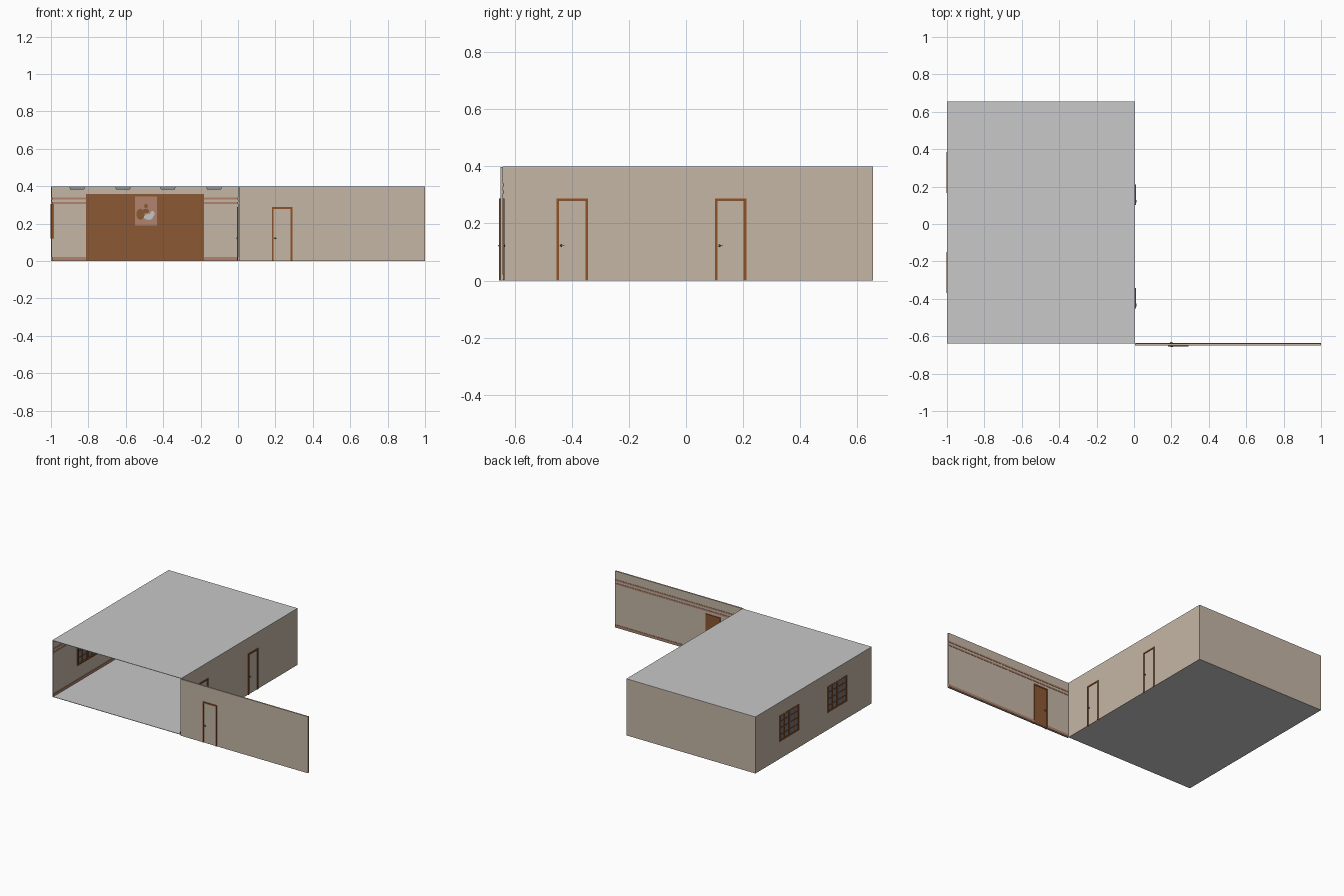
import bpy, bmesh, math
from mathutils import Matrix, Vector

if "Cube" in bpy.data.objects:
    bpy.data.objects.remove(bpy.data.objects["Cube"])


def mat(name, r, g, b):
    m = bpy.data.materials.new(name)
    m.diffuse_color = (r, g, b, 1)
    m.use_nodes = True
    m.node_tree.nodes["Principled BSDF"].inputs["Base Color"].default_value = m.diffuse_color
    return m


BEIGE = mat("wall_beige", 0.56, 0.47, 0.38)
GREY = mat("slab_grey", 0.58, 0.58, 0.58)
BROWN = mat("panel_brown", 0.26, 0.098, 0.034)
WOOD = mat("frame_wood", 0.27, 0.085, 0.022)
PINK = mat("trim_pink", 0.44, 0.23, 0.155)
LAMP = mat("lamp_grey", 0.38, 0.39, 0.40)
GLASS = mat("window_glass", 0.16, 0.18, 0.22)
METAL = mat("handle_metal", 0.12, 0.12, 0.12)
PALE = mat("emblem_pale", 0.55, 0.56, 0.57)


def finish(name, bm, material, matrix=Matrix()):
    me = bpy.data.meshes.new(name)
    bmesh.ops.recalc_face_normals(bm, faces=bm.faces)
    bm.to_mesh(me)
    bm.free()
    me.transform(matrix)
    me.materials.append(material)
    ob = bpy.data.objects.new(name, me)
    bpy.context.collection.objects.link(ob)
    return ob


def boxes(name, material, spans, matrix=Matrix()):
    """One object from boxes given as (x0, x1, y0, y1, z0, z1)."""
    bm = bmesh.new()
    for x0, x1, y0, y1, z0, z1 in spans:
        m = Matrix.Translation(((x0 + x1) / 2, (y0 + y1) / 2, (z0 + z1) / 2))
        bmesh.ops.create_cube(bm, size=1, matrix=m @ Matrix.Diagonal((x1 - x0, y1 - y0, z1 - z0, 1)))
    return finish(name, bm, material, matrix)


H = 0.398
F, B = -0.64, 0.655            # front and back of the room
WINDOWS = (0.275, -0.26)       # window centres along the left wall
DOORS = (-0.398, 0.156)        # door centres along the right wall
WING_DOOR = 0.236

# room shell, open at the front
boxes("floor", GREY, [(-0.996, 0.0, F, B - 0.005, 0, 0.003)])
boxes("ceiling", GREY, [(-1, 0.006, F, B, H - 0.002, H + 0.001)])
boxes("back_wall", BEIGE, [(-0.995, 0.0, B - 0.005, B, 0, H - 0.002)])
boxes("right_wall", BEIGE, [(0.0, 0.006, F, B, 0, H - 0.002)])
boxes("wing_wall", BEIGE, [(0.006, 1.0, -0.65, -0.64, 0, H)])
left = boxes("left_wall", BEIGE, [(-1, -0.995, F, B, 0, H - 0.002)])

# window openings
WW, Z0, Z1 = 0.11, 0.12, 0.305
cutter = boxes("window_cutter", BEIGE,
               [(-1.1, -0.9, c - WW + 0.004, c + WW - 0.004, Z0 + 0.004, Z1 - 0.004) for c in WINDOWS])
cutter.hide_render = True
cutter.hide_viewport = True
mod = left.modifiers.new("openings", "BOOLEAN")
mod.object = cutter
mod.operation = "DIFFERENCE"
mod.solver = "EXACT"

# windows: frame, mullion, glazing bars and glass
for i, c in enumerate(WINDOWS):
    xa, xb, t = -1.0015, -0.987, 0.010
    boxes(f"window_frame_{i}", WOOD, [
        (xa, xb, c - WW, c - WW + t, Z0, Z1),
        (xa, xb, c + WW - t, c + WW, Z0, Z1),
        (xa, xb, c - WW + t, c + WW - t, Z0, Z0 + t),
        (xa, xb, c - WW + t, c + WW - t, Z1 - t, Z1),
        (xa, xb, c - 0.008, c + 0.008, Z0 + t, Z1 - t)])
    step = (Z1 - Z0) / 4
    bars = [(-1.0, -0.992, c - WW + t, c + WW - t, Z0 + k * step - 0.0025, Z0 + k * step + 0.0025) for k in (1, 2, 3)]
    bars += [(-0.9995, -0.9925, c + s * 0.054 - 0.0025, c + s * 0.054 + 0.0025, Z0 + t, Z1 - t) for s in (-1, 1)]
    boxes(f"window_bars_{i}", WOOD, bars)
    boxes(f"window_glass_{i}", GLASS, [(-0.9975, -0.9955, c - WW + t, c + WW - t, Z0 + t, Z1 - t)])


def door(name, matrix, wall):
    """Door in local axes: x along the wall, +y to the inner side; wall = half wall thickness."""
    w, h, t, d = 0.055, 0.288, 0.009, wall + 0.005
    boxes(name + "_frame", WOOD, [(-w, -w + t, -d, d, 0, h), (w - t, w, -d, d, 0, h),
                                  (-w + t, w - t, -d, d, h - t, h)], matrix)
    boxes(name + "_leaf", BROWN, [(-w + t, w - t, wall - 0.001, wall + 0.002, 0.002, h - t)], matrix)
    # round rose and lever on both sides
    bm = bmesh.new()
    for s in (-1, 1):
        rose = Matrix.Translation((-0.039, s * (wall + 0.003), 0.122)) @ Matrix.Rotation(math.pi / 2, 4, "X")
        bmesh.ops.create_cone(bm, cap_ends=True, segments=12, radius1=0.004, radius2=0.003, depth=0.008, matrix=rose)
        lever = Matrix.Translation((-0.034, s * (wall + 0.007), 0.122)) @ Matrix.Diagonal((0.014, 0.003, 0.003, 1))
        bmesh.ops.create_cube(bm, size=1, matrix=lever)
    finish(name + "_handles", bm, METAL, matrix)


for i, y in enumerate(DOORS):
    door(f"room_door_{i}", Matrix.Translation((0.003, y, 0)) @ Matrix.Rotation(math.pi / 2, 4, "Z"), 0.003)
door("wing_door", Matrix.Translation((WING_DOOR, -0.645, 0)), 0.005)


def trims(name, matrix, a, b, gaps=()):
    """Two rails and a skirting on an inner wall face; the skirting stops at gaps."""
    spans = [(a, b, 0, 0.002, z, z + 0.011) for z in (0.305, 0.329)]
    edges = [a]
    for g in gaps:
        edges += [g - 0.055, g + 0.055]
    edges.append(b)
    spans += [(u, v, 0, 0.003, 0.003, 0.021) for u, v in zip(edges[::2], edges[1::2])]
    boxes(name, PINK, spans, matrix)


QUARTER = Matrix.Rotation(math.pi / 2, 4, "Z")
trims("right_wall_trim", Matrix.Translation((0.0, 0, 0)) @ QUARTER, F, B - 0.005, DOORS)
trims("left_wall_trim", Matrix.Translation((-0.995, 0, 0)) @ QUARTER.inverted(), -B + 0.005, -F)
trims("back_wall_trim_left", Matrix.Translation((0, B - 0.005, 0)) @ Matrix.Rotation(math.pi, 4, "Z"), 0.812, 0.993)
trims("back_wall_trim_right", Matrix.Translation((0, B - 0.005, 0)) @ Matrix.Rotation(math.pi, 4, "Z"), 0.002, 0.182)
trims("wing_wall_trim", Matrix.Translation((0, -0.64, 0)), 0.008, 1.0, (WING_DOOR,))

# wooden panel on the back wall with a framed picture
boxes("back_panel", BROWN, [(-0.812, -0.182, B - 0.013, B - 0.005, 0.003, 0.358)])
boxes("picture_plate", PINK, [(-0.55, -0.434, B - 0.017, B - 0.013, 0.19, 0.345)])


def blobs(name, material, discs):
    bm = bmesh.new()
    for x, z, rx, rz in discs:
        m = Matrix.Translation((x, B - 0.018, z)) @ Matrix.Diagonal((rx, 1, rz, 1)) @ Matrix.Rotation(math.pi / 2, 4, "X")
        bmesh.ops.create_cone(bm, cap_ends=True, segments=10, radius1=1, radius2=1, depth=0.002, matrix=m)
    finish(name, bm, material)


blobs("picture_figure", BROWN, [(-0.492, 0.294, 0.010, 0.012), (-0.492, 0.268, 0.018, 0.012), (-0.522, 0.25, 0.022, 0.03)])
blobs("picture_cloud", PALE, [(-0.478, 0.236, 0.026, 0.016), (-0.458, 0.252, 0.012, 0.016)])

# ceiling lamps: tapered trays in a four by four grid
bm = bmesh.new()
for x in (-0.86, -0.615, -0.375, -0.128):
    for y in (-0.44, -0.146, 0.148, 0.442):
        m = Matrix.Translation((x, y, H - 0.008)) @ Matrix.Diagonal((0.082, 0.125, 0.014, 1))
        for v in bmesh.ops.create_cube(bm, size=1, matrix=m)["verts"]:
            if v.co.z < H - 0.008:
                v.co.x += (x - v.co.x) * 0.08
                v.co.y += (y - v.co.y) * 0.06
finish("ceiling_lamps", bm, LAMP)
